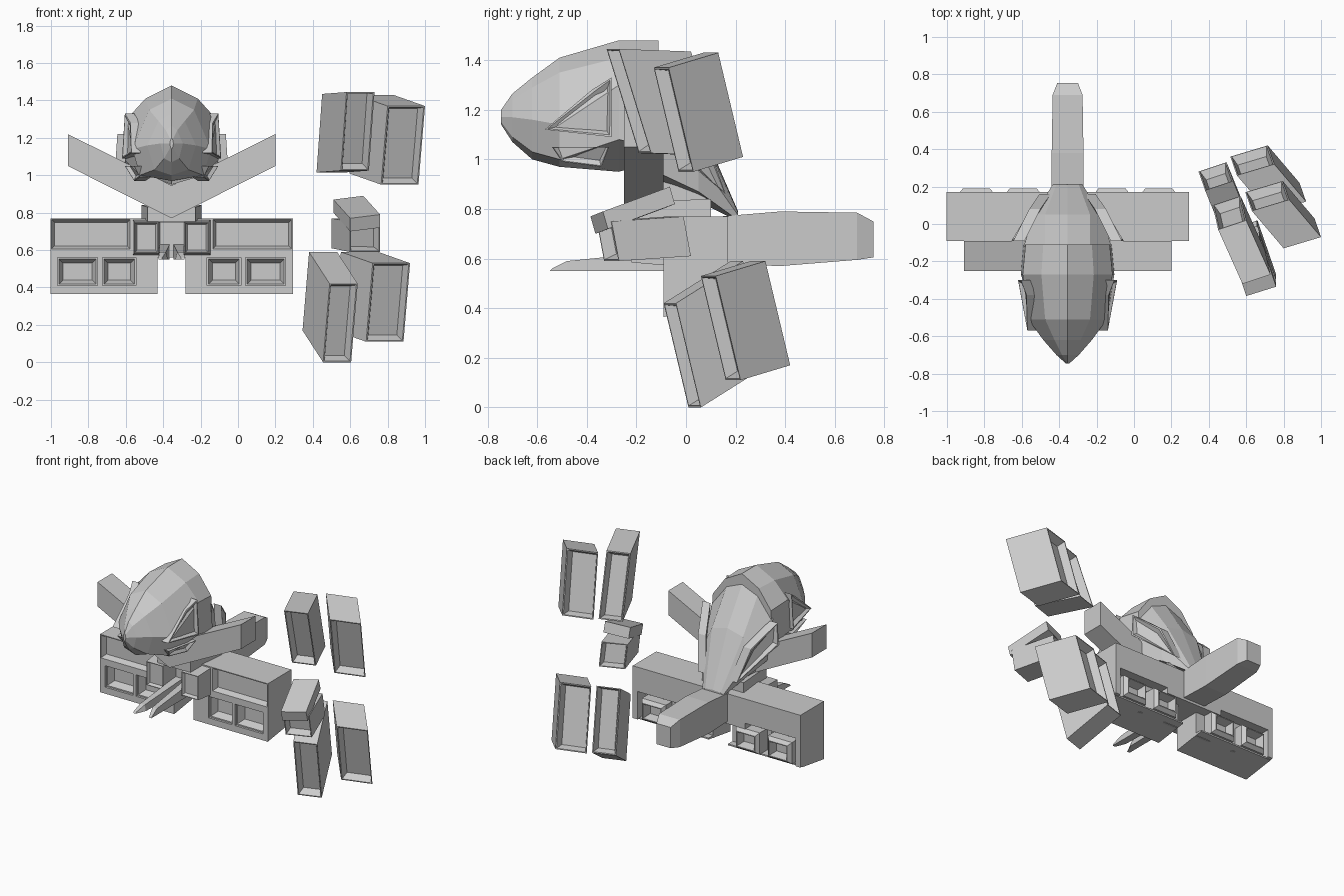
import bpy, bmesh
from mathutils import Vector as V

if "Cube" in bpy.data.objects:
    bpy.data.objects.remove(bpy.data.objects["Cube"])

AXIS = -0.355          # symmetry line of the torso


def finish(name, bm, axis=None, mirror=False):
    bmesh.ops.recalc_face_normals(bm, faces=bm.faces)
    me = bpy.data.meshes.new(name)
    bm.to_mesh(me)
    bm.free()
    ob = bpy.data.objects.new(name, me)
    bpy.context.collection.objects.link(ob)
    if axis is not None:
        ob.location.x = axis
    if mirror:
        ob.modifiers.new("mirror", 'MIRROR')
    return ob


def loft(bm, rings):
    vs = [[bm.verts.new(p) for p in r] for r in rings]
    n = len(vs[0])
    for a, b in zip(vs, vs[1:]):
        for i in range(n):
            bm.faces.new((a[i], a[(i + 1) % n], b[(i + 1) % n], b[i]))
    caps = [bm.faces.new(vs[0]), bm.faces.new(vs[-1])]
    bmesh.ops.recalc_face_normals(bm, faces=bm.faces)
    return caps


def recess(bm, faces, rim, depth):
    """Thin rim, then sloping walls down to a sunken floor."""
    for f in faces:
        bmesh.ops.inset_region(bm, faces=[f], thickness=rim * .4)
        bmesh.ops.inset_region(bm, faces=[f], thickness=rim, depth=-depth)


def slab(name, p, w, u, d, rim=0, depth=.05):
    """Tilted box: p front-left-top corner, w width, u backward, d down."""
    p, w, u, d = V(p), V(w), V(u), V(d)
    bm = bmesh.new()
    caps = loft(bm, [[q, q + w, q + w + d, q + d] for q in (p, p + u)])
    if rim:
        recess(bm, caps, rim, depth)
    return finish(name, bm)


def block(name, x, y, z, rim=0, depth=.02, mirror=True, front=1.0, lift=0):
    """Box on the torso axis; front end can shrink, rear underside can lift."""
    bm = bmesh.new()
    cx, cz = sum(x) / 2, sum(z) / 2
    rings = []
    for yy, s, up in ((y[0], front, 0), (y[1], 1, lift)):
        rings.append([(cx + (a - cx) * s, yy, cz + (b - cz) * s + c) for a, b, c in
                      ((x[0], z[0], up), (x[1], z[0], up), (x[1], z[1], 0), (x[0], z[1], 0))])
    caps = loft(bm, rings)
    if rim:
        recess(bm, caps[:1], rim, depth)
    return finish(name, bm, AXIS, mirror)


def half_loft(name, sections):
    """Symmetric loft from half sections (dx, z), listed top to bottom."""
    bm = bmesh.new()
    rings = []
    for y, pts in sections:
        left = [(-a, y, b) for a, b in reversed(pts) if a > 0]
        rings.append([(a, y, b) for a, b in pts] + left)
    loft(bm, rings)
    return finish(name, bm, AXIS)


def panel(name, pts, thick, rim):
    """Framed window plate on the side of the head."""
    bm = bmesh.new()
    caps = loft(bm, [pts, [(a - thick, b, c) for a, b, c in pts]])
    recess(bm, caps[:1], rim, .02)
    return finish(name, bm, AXIS, True)


# Helmet: faceted skull from nose to brow to crown
half_loft("helmet", [
    (-.745, [(0, 1.20), (.006, 1.19), (.01, 1.17), (.006, 1.15), (0, 1.14)]),
    (-.70, [(0, 1.265), (.03, 1.24), (.06, 1.17), (.04, 1.09), (0, 1.07)]),
    (-.62, [(0, 1.33), (.07, 1.29), (.13, 1.16), (.09, 1.03), (0, 1.0)]),
    (-.51, [(0, 1.41), (.12, 1.35), (.21, 1.14), (.17, 1.0), (0, .97)]),
    (-.27, [(0, 1.48), (.14, 1.41), (.24, 1.30), (.25, 1.08), (0, .95)]),
    (-.11, [(0, 1.48), (.13, 1.41), (.225, 1.28), (.235, 1.04), (0, 1.0)]),
])
# Sloping rear of the helmet, narrowing to the nape
half_loft("helmet_rear", [
    (-.12, [(0, 1.42), (.12, 1.37), (.235, 1.22), (.22, .95), (0, .88)]),
    (.05, [(0, 1.16), (.12, 1.13), (.18, 1.0), (.16, .87), (0, .83)]),
    (.21, [(0, .79), (.06, .785), (.08, .775), (.07, .755), (0, .75)]),
])
panel("cheek_window", [(.215, -.57, 1.12), (.265, -.30, 1.09),
                       (.25, -.30, 1.33), (.22, -.38, 1.28)], .05, .03)
panel("cheek_vent", [(.2, -.54, 1.05), (.25, -.31, 1.05),
                     (.2, -.34, .97), (.17, -.5, .99)], .06, .015)
panel("rear_side_vent", [(.30, -.09, 1.07), (.29, -.09, 1.22),
                         (.205, .08, 1.08), (.15, .16, .86)], .06, .025)

# V-shaped crest
bm = bmesh.new()
prof = [(-.555, 1.22), (-.555, 1.05), (0, .77), (.555, 1.05), (.555, 1.22), (0, .945)]
loft(bm, [[(a, y, b) for a, b in prof] for y in (-.25, -.09)])
finish("v_crest", bm, AXIS)
block("neck", (-.12, .12), (-.18, .08), (.75, 1.0), mirror=False)

# Chest core with forward blocks and pointed prongs
block("chest", (-.22, .22), (-.09, .17), (.56, .77), mirror=False)
block("collar", (-.16, .16), (-.2, .1), (.74, .84), mirror=False, front=.8)
block("chest_front", (.06, .21), (-.22, -.05), (.57, .765), rim=.015, front=.85)
bm = bmesh.new()
loft(bm, [[(.05, -.55, .55), (.07, -.55, .55), (.07, -.54, .56), (.05, -.54, .56)],
          [(.02, -.48, .55), (.07, -.48, .55), (.065, -.48, .59), (.03, -.48, .59)],
          [(.01, -.09, .55), (.07, -.09, .55), (.065, -.09, .63), (.01, -.09, .63)]])
finish("chest_prong", bm, AXIS, True)

# Shoulders: upper box, framed lower grid, rear vents
block("shoulder_upper", (.215, .648), (-.09, .17), (.6, .77), rim=.022, depth=.04)
block("shoulder_core", (.075, .64), (0, .08), (.39, .6))
block("shoulder_sill", (.075, .648), (-.09, .15), (.365, .41), lift=.035)
block("shoulder_lintel", (.075, .648), (-.09, .1), (.56, .605))
for a, b in ((.075, .19), (.37, .395)):
    block("shoulder_post", (a, b), (-.09, .1), (.39, .6))
block("shoulder_end", (.61, .648), (-.09, .17), (.38, .605), lift=.025)
for a, b in ((.19, .37), (.395, .61)):
    block("shoulder_vent", (a, b), (-.075, .02), (.41, .56), rim=.03, depth=.05)
for a in (.145, .395):
    bm = bmesh.new()
    b = a + .185
    caps = loft(bm, [[(a + i, y, .41 + i), (b - i, y, .41 + i), (b - i, y, .56 - i),
                      (a + i, y, .56 - i)] for y, i in ((.06, 0), (.165, 0), (.19, .02))])
    recess(bm, caps[1:], .02, .06)
    finish("rear_vent", bm, AXIS, True)

# Tail boom with chamfered end
half_loft("tail_boom", [
    (.08, [(.085, .765), (.085, .58)]),
    (.38, [(.085, .79), (.085, .57)]),
    (.69, [(.08, .785), (.08, .595)]),
    (.755, [(.055, .75), (.055, .605)]),
])

# Detached plate pairs, upper and lower
W, U, D = (.2, .06, 0), (-.17, .2, .06), (-.035, .1, -.42)
slab("upper_plate_outer", (.80, -.13, 1.37), W, U, D, .025)
slab("lower_plate_outer", (.72, .06, .53), W, U, D, .025)
slab("upper_plate_inner", (.58, -.32, 1.445), (.15, .05, 0), (-.13, .29, -.01),
     (-.03, .13, -.42), .025)
slab("lower_plate_inner", (.49, -.09, .42), (.15, .05, 0), (-.11, .27, .17),
     (-.035, .1, -.42), .025)

# Small detached cuff between the plates
slab("cuff_cover", (.60, -.385, .77), (.16, .05, .02), (-.09, .27, .10), (0, .02, -.07))
slab("cuff_body", (.60, -.36, .75), (.16, .06, 0), (-.1, .29, .02), (0, .03, -.16),
     .02, .05)
